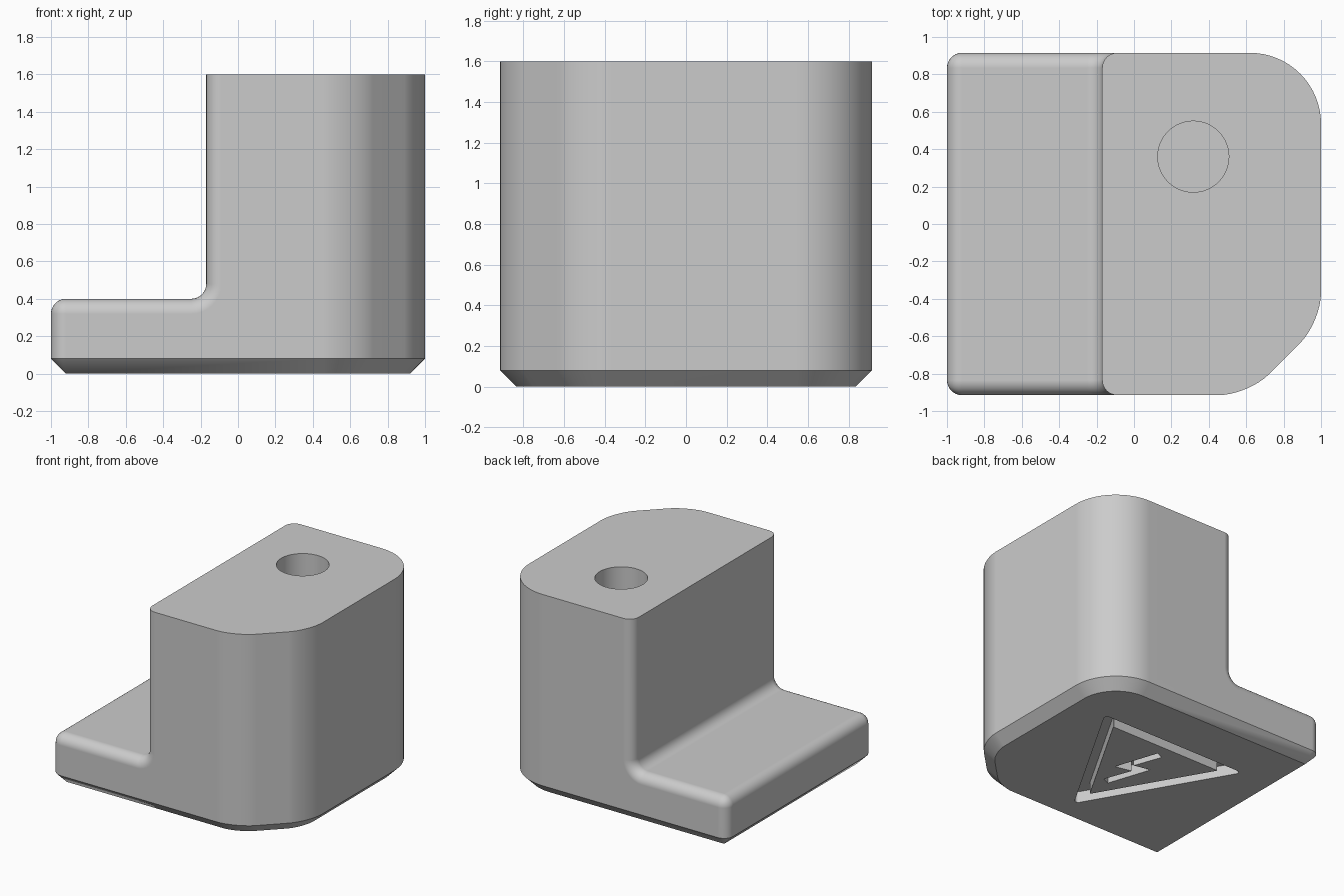
import bpy, bmesh, math
from mathutils import Vector

cube = bpy.data.objects.get("Cube")
if cube:
    bpy.data.objects.remove(cube, do_unlink=True)

HALF_Y, TOP, STEP_X, STEP_Z, R = 0.915, 1.6, -0.17, 0.4, 0.08

grey = bpy.data.materials.new("light_grey")
grey.use_nodes = True
color = (0.6, 0.6, 0.6, 1)
grey.diffuse_color = color
grey.node_tree.nodes["Principled BSDF"].inputs["Base Color"].default_value = color


def add_object(name, bm):
    bmesh.ops.recalc_face_normals(bm, faces=bm.faces[:])
    mesh = bpy.data.meshes.new(name)
    bm.to_mesh(mesh)
    bm.free()
    mesh.materials.append(grey)
    obj = bpy.data.objects.new(name, mesh)
    bpy.context.collection.objects.link(obj)
    return obj


def extrude(points, direction):
    """Solid from a closed outline of 3D points."""
    bm = bmesh.new()
    face = bm.faces.new([bm.verts.new(p) for p in points])
    new = bmesh.ops.extrude_face_region(bm, geom=[face], use_keep_orig=True)["geom"]
    verts = [g for g in new if isinstance(g, bmesh.types.BMVert)]
    bmesh.ops.translate(bm, verts=verts, vec=direction)
    bmesh.ops.recalc_face_normals(bm, faces=bm.faces[:])
    return bm


def prism(name, outline, z0, z1):
    return add_object(name, extrude([(x, y, z0) for x, y in outline], (0, 0, z1 - z0)))


def cut(obj, cutter):
    """Subtract the cutter and discard it."""
    mod = obj.modifiers.new("cut", 'BOOLEAN')
    mod.operation, mod.solver, mod.object = 'DIFFERENCE', 'EXACT', cutter
    cutter.hide_render = True
    bpy.context.view_layer.objects.active = obj
    bpy.ops.object.modifier_apply(modifier=mod.name)
    bpy.data.objects.remove(cutter, do_unlink=True)


def bevel(bm, edges, size, segments):
    bmesh.ops.bevel(bm, geom=edges, offset=size, segments=segments, profile=0.5,
                    affect='EDGES', clamp_overlap=False)


def uprights(bm, test):
    """Vertical edges on the +x side whose foot passes the test."""
    found = []
    for e in bm.edges:
        a, b = (v.co for v in e.verts)
        if a.x > 0.5 and (a.xy - b.xy).length < 1e-4 and abs(a.z - b.z) > 1 and test(a):
            found.append(e)
    return found


# Body: L profile with a filleted inner corner, extruded front to back
fillet = [(STEP_X - R + R * math.cos(t), STEP_Z + R - R * math.sin(t))
          for t in (math.pi / 2 * i / 8 for i in range(9))]
profile = [(-1, R), (1, R), (1, TOP), (STEP_X, TOP)] + fillet + [(-1, STEP_Z)]
bm = extrude([(x, -HALF_Y, z) for x, z in profile], (0, 2 * HALF_Y, 0))

# Rounded edges on the step and up the pillar
soft = []
for e in bm.edges:
    a, b = (v.co for v in e.verts)
    outer = abs(a.y - b.y) < 1e-4 and max(a.x, b.x) < STEP_X + 1e-3
    lip = abs(a.y - b.y) > 1 and a.x < -0.99 and a.z > 0.3
    if outer or lip:
        soft.append(e)
bevel(bm, soft, R, 8)

# Large round back corner, chamfered and rounded front corner
bevel(bm, uprights(bm, lambda p: p.y > 0), 0.38, 16)
bevel(bm, uprights(bm, lambda p: p.y < -0.9), 0.39, 1)
bevel(bm, uprights(bm, lambda p: p.y < -0.5), 0.157, 8)


# Bottom chamfer: pull every outline point toward its corner centre
def corner_centre(p):
    if p.x < 0:
        return Vector((R - 1, math.copysign(HALF_Y - R, p.y)))
    if p.y > 0:
        return Vector((0.62, HALF_Y - 0.38))
    return Vector((0.453, 0.38 - HALF_Y)) if p.x < 0.8 else Vector((0.62, -0.368))


bm.normal_update()
foot = [f for f in bm.faces if f.normal.z < -0.9 and f.calc_center_median().z < R + 0.01]
new = bmesh.ops.extrude_face_region(bm, geom=foot)["geom"]
low = [g for g in new if isinstance(g, bmesh.types.BMVert)]
for v in low:
    centre = corner_centre(v.co)
    arm = v.co.xy - centre
    spot = centre + arm * max(0, 1 - R / arm.length)
    v.co = (spot.x, spot.y, 0)
bmesh.ops.remove_doubles(bm, verts=low, dist=0.002)
body = add_object("body", bm)

# Round blind hole in the top
circle = [(0.317 + 0.19 * math.cos(t), 0.36 + 0.19 * math.sin(t))
          for t in (math.tau * i / 64 for i in range(64))]
cut(body, prism("hole_cutter", circle, 0.8, TOP + 0.1))


# Engraved triangular groove underneath, apex toward the front
def triangle(inradius, r):
    points = []
    for k in range(3):
        mid = -math.pi / 2 + k * math.tau / 3
        reach = 2 * (inradius - r)
        for i in range(5):
            t = mid + math.radians(-60 + 30 * i)
            points.append((reach * math.cos(mid) + r * math.cos(t),
                           0.07 + reach * math.sin(mid) + r * math.sin(t)))
    return points


DEPTH = 0.09
groove = prism("groove_cutter", triangle(0.375, 0.025), -0.1, DEPTH)
cut(groove, prism("groove_core", triangle(0.285, 0.005), -0.2, DEPTH + 0.1))
cut(body, groove)

# Engraved zigzag bolt, symmetric about its middle
half = [(-0.06, 0.255), (0, 0.28), (0.115, -0.065), (-0.02, -0.035)]
bolt = [(x, y - 0.015) for x, y in half + [(-x, -y) for x, y in half]]
cut(body, prism("bolt_cutter", bolt, -0.1, DEPTH))

# Smooth curves, crisp edges, flat large faces
bpy.ops.object.select_all(action='DESELECT')
body.select_set(True)
bpy.context.view_layer.objects.active = body
bpy.ops.object.shade_smooth_by_angle(angle=math.radians(30))
weighted = body.modifiers.new("weighted_normals", 'WEIGHTED_NORMAL')
weighted.keep_sharp = True
